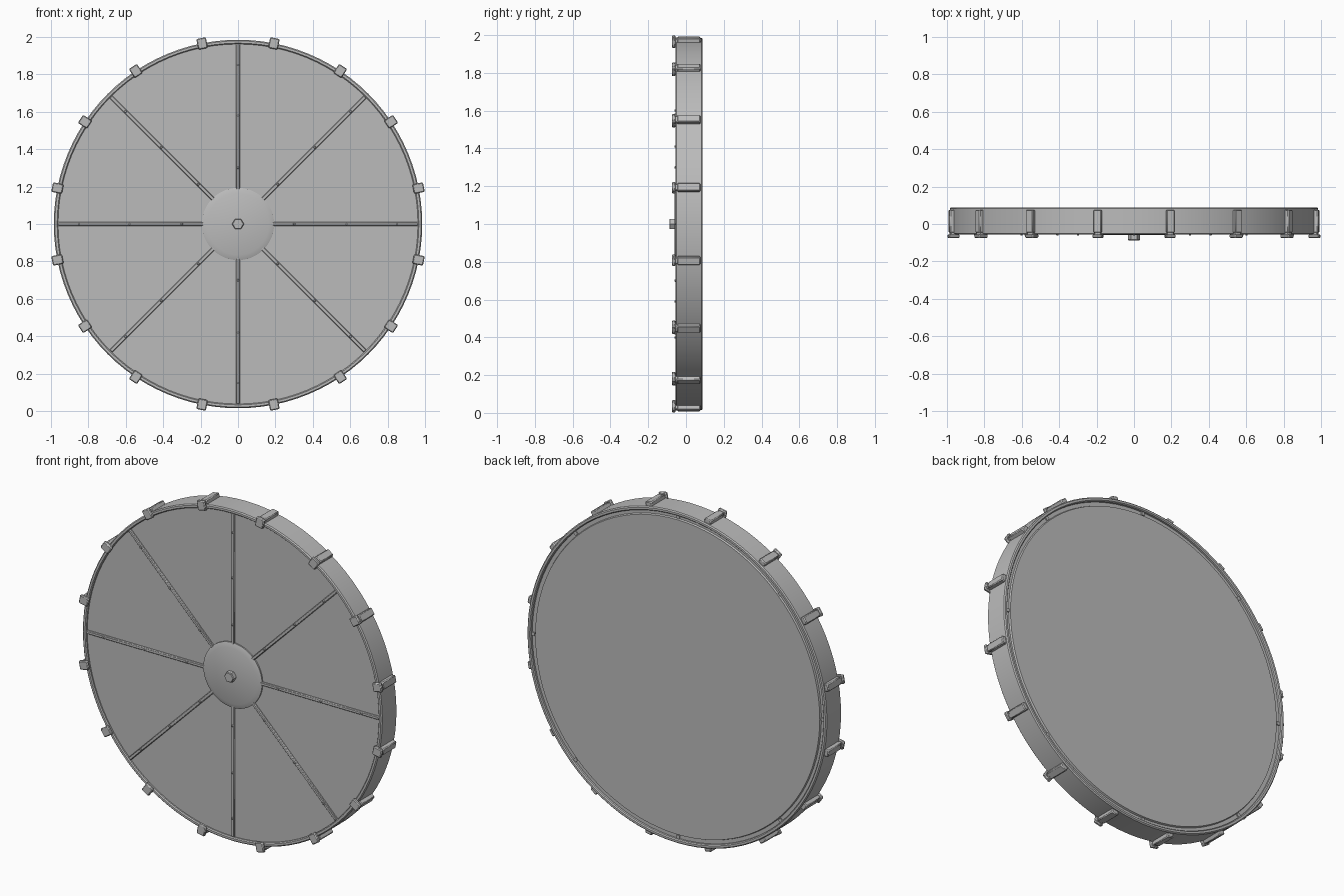
import bpy, bmesh, math
from mathutils import Matrix

if "Cube" in bpy.data.objects:
    bpy.data.objects.remove(bpy.data.objects["Cube"])

C = Matrix.Translation((0, 0, 1))
steel = bpy.data.materials.new("grey_metal")
steel.diffuse_color = (0.5, 0.5, 0.5, 1)
steel.use_nodes = True
steel.node_tree.nodes["Principled BSDF"].inputs["Base Color"].default_value = steel.diffuse_color


def finish(bm, name, bevel=0.0):
    bmesh.ops.recalc_face_normals(bm, faces=bm.faces)
    me = bpy.data.meshes.new(name)
    bm.to_mesh(me)
    bm.free()
    me.materials.append(steel)
    ob = bpy.data.objects.new(name, me)
    bpy.context.collection.objects.link(ob)
    bpy.context.view_layer.objects.active = ob
    for o in bpy.context.selected_objects:
        o.select_set(False)
    ob.select_set(True)
    if bevel:
        m = ob.modifiers.new("bevel", 'BEVEL')
        m.width, m.segments = bevel, 1
    bpy.ops.object.shade_smooth_by_angle(angle=math.radians(30))
    return ob


def lathe(name, profile, n=96, closed=False):
    """Turn (radius, y) points about the shield axis."""
    bm = bmesh.new()
    rings = []
    for r, y in profile:
        if r == 0:
            rings.append([bm.verts.new((0, y, 1))] * n)
        else:
            rings.append([bm.verts.new((r * math.sin(2 * math.pi * i / n), y,
                                        1 + r * math.cos(2 * math.pi * i / n))) for i in range(n)])
    pairs = list(zip(rings, rings[1:])) + ([(rings[-1], rings[0])] if closed else [])
    for a, b in pairs:
        for i in range(n):
            j = (i + 1) % n
            bm.faces.new(list(dict.fromkeys((a[i], a[j], b[j], b[i]))))
    return finish(bm, name)


def box(bm, ang, w, y0, y1, r0, r1):
    """Box reaching from radius r0 to r1 at an angle round the shield."""
    mat = (C @ Matrix.Rotation(ang, 4, 'Y') @ Matrix.Translation((0, (y0 + y1) / 2, (r0 + r1) / 2))
           @ Matrix.Diagonal((w, y1 - y0, r1 - r0, 1)))
    bmesh.ops.create_cube(bm, size=1, matrix=mat)


# round rim band with chamfered edges
lathe("rim", [(0.962, -0.050), (0.967, -0.056), (0.979, -0.056), (0.985, -0.050),
              (0.985, 0.082), (0.979, 0.088), (0.967, 0.088), (0.962, 0.082)], closed=True)

# panel, with a narrow step next to the rim on the back
lathe("panel", [(0, -0.042), (0.963, -0.042), (0.963, 0.070), (0.940, 0.070),
                (0.936, 0.080), (0, 0.080)])

# eight spokes on the front, with their end pins showing at the back
bm = bmesh.new()
for k in range(8):
    box(bm, k * math.pi / 4, 0.02, -0.053, -0.038, 0.15, 0.962)
finish(bm, "spokes", 0.004)
bm = bmesh.new()
for k in range(8):
    box(bm, k * math.pi / 4, 0.02, 0.06, 0.077, 0.942, 0.963)
finish(bm, "spoke_pins")

# rivets along the spokes
bm = bmesh.new()
for k in range(8):
    for r in (0.30, 0.58, 0.85):
        mat = (C @ Matrix.Rotation(k * math.pi / 4, 4, 'Y') @ Matrix.Translation((0, -0.055, r))
               @ Matrix.Rotation(math.pi / 2, 4, 'X'))
        bmesh.ops.create_cone(bm, cap_ends=True, segments=10, radius1=0.008, radius2=0.005,
                              depth=0.012, matrix=mat)
finish(bm, "rivets")

# central hub plate and hexagonal bolt
lathe("hub", [(0, -0.060), (0.165, -0.060), (0.193, -0.050), (0.193, -0.038), (0, -0.038)])
lathe("hub_bolt", [(0, -0.088), (0.028, -0.088), (0.032, -0.084), (0.032, -0.055), (0, -0.055)], n=6).matrix_world = \
    C @ Matrix.Rotation(math.pi / 6, 4, 'Y') @ C.inverted()

# sixteen rim clips: front tab and outer strap
tabs, straps = bmesh.new(), bmesh.new()
for k in range(16):
    a = (k + 0.5) * math.pi / 8
    box(tabs, a, 0.052, -0.075, -0.055, 0.955, 1.013)
    box(straps, a, 0.044, -0.047, 0.076, 0.975, 1.008)
    box(straps, a, 0.036, -0.060, -0.040, 0.975, 1.004)
finish(tabs, "clip_tabs", 0.005)
finish(straps, "clip_straps", 0.005)
